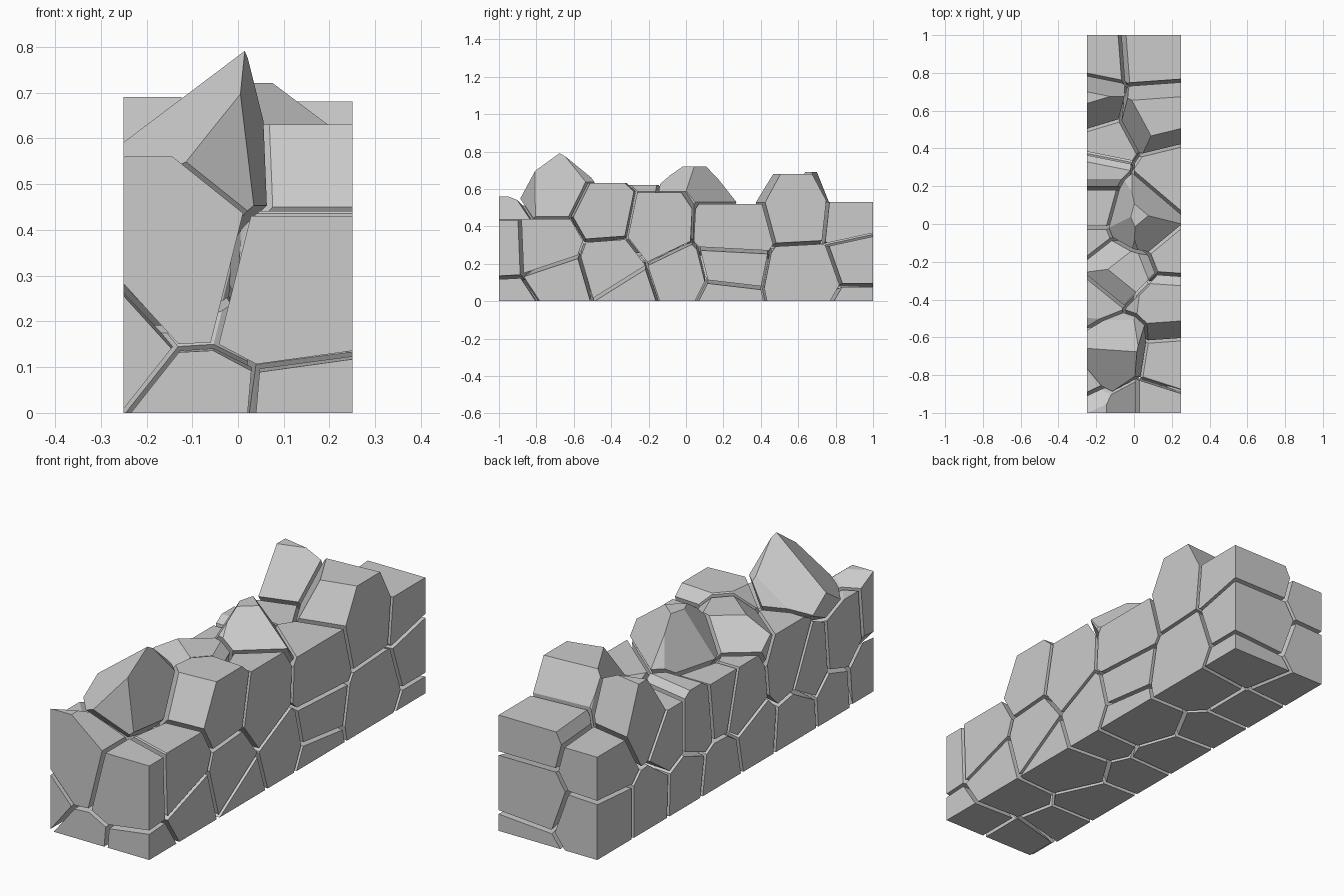
import bpy, bmesh
from mathutils import Vector

if "Cube" in bpy.data.objects:
    bpy.data.objects.remove(bpy.data.objects["Cube"])

# The wall is packed with convex stones: each stone is a box cut halfway to its neighbours.
HALF_X, HALF_Y, HEIGHT, GAP = 0.25, 1.0, 0.83, 0.009

# centres of the foundation stones
FOUNDATION = [
    (-.33, -.95, .14), (-.09, -.95, -.05), (.14, -.95, -.07),
    (.15, -.66, .12), (.17, -.42, .19), (.13, -.32, .03), (.15, -.02, .13),
    (.14, .2, .02), (.16, .22, .19), (.14, .62, .11), (.08, .93, .22), (.1, .93, -.07),
    (-.15, -.72, .12), (-.15, -.45, .1), (-.14, -.15, .13), (-.15, .1, .08),
    (-.14, .35, .12), (-.15, .62, .13), (-.17, .88, .13),
]

# centres of the upper stones, with the height of each top
UPPER = [
    (-.11, -.97, .34, .57), (.09, -.97, .29, .44), (-.08, -.68, .57, .83),
    (.17, -.72, .3, .45), (-.2, -.78, .32, .52), (-.2, -.56, .3, .52),
    (-.19, -.4, .38, .55), (.15, -.44, .46, .64), (.17, -.15, .4, .59),
    (-.06, -.24, .46, .63), (-.2, -.06, .34, .5), (.02, .03, .52, .73),
    (.19, .23, .38, .53), (-.2, .09, .38, .5), (-.2, .26, .36, .53),
    (-.16, .46, .36, .5), (.1, .6, .48, .69), (-.22, .66, .5, .7),
    (-.18, .86, .38, .48), (.08, .88, .45, .54),
]

stones = [Vector(p) for p in FOUNDATION] + [Vector(p[:3]) for p in UPPER]
# empty cells above the upper stones give the broken, uneven top
voids = [Vector((x, y, 2 * top - z)) for x, y, z, top in UPPER]
cells = stones + voids


def make_stone(index, centre):
    bm = bmesh.new()
    bmesh.ops.create_cube(bm, size=1)
    for v in bm.verts:
        v.co = Vector((v.co.x * 2 * HALF_X, v.co.y * 2 * HALF_Y, (v.co.z + .5) * HEIGHT))
    for other in cells:
        if other is centre or not bm.verts:
            continue
        n = (other - centre).normalized()
        cut = bmesh.ops.bisect_plane(
            bm, geom=bm.verts[:] + bm.edges[:] + bm.faces[:], dist=1e-6,
            plane_co=(centre + other) / 2 - n * GAP, plane_no=n, clear_outer=True)
        rim = [e for e in cut["geom_cut"]
               if isinstance(e, bmesh.types.BMEdge) and e.is_boundary]
        if rim:
            bmesh.ops.edgeloop_fill(bm, edges=rim)
    if bm.faces:
        bmesh.ops.recalc_face_normals(bm, faces=bm.faces[:])
        name = "foundation_stone" if index < len(FOUNDATION) else "upper_stone"
        mesh = bpy.data.meshes.new(name)
        bm.to_mesh(mesh)
        bpy.context.collection.objects.link(bpy.data.objects.new(name, mesh))
    bm.free()


for i, c in enumerate(stones):
    make_stone(i, c)
